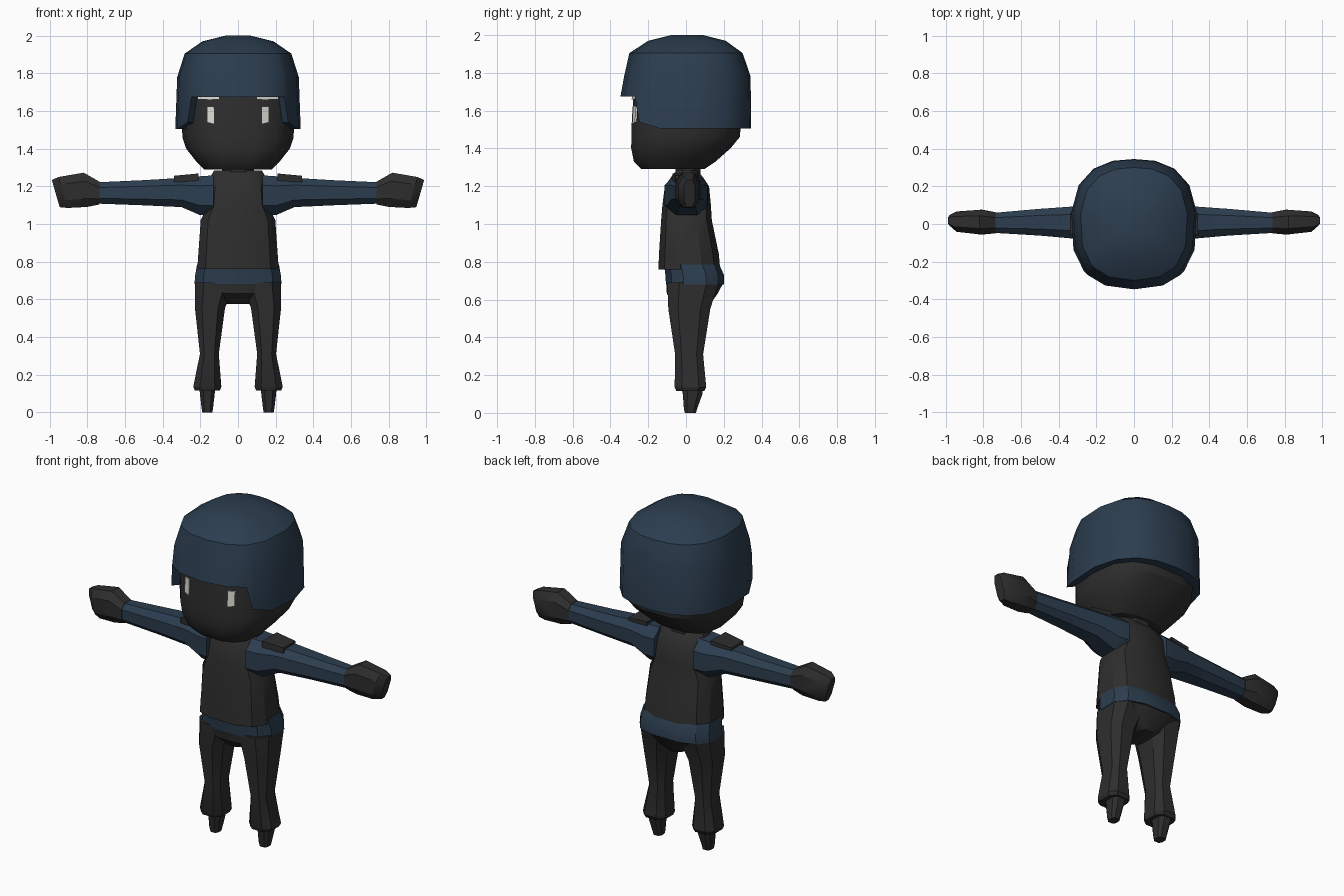
import bpy, bmesh, math
from mathutils import Vector
from mathutils.bvhtree import BVHTree

if "Cube" in bpy.data.objects:
    bpy.data.objects.remove(bpy.data.objects["Cube"])


def material(name, rgb):
    m = bpy.data.materials.new(name)
    m.diffuse_color = (*rgb, 1)
    m.use_nodes = True
    m.node_tree.nodes["Principled BSDF"].inputs["Base Color"].default_value = m.diffuse_color
    return m


BLUE = material("navy blue", (0.025, 0.047, 0.078))
BLACK = material("charcoal", (0.027, 0.027, 0.027))
WHITE = material("off white", (0.72, 0.72, 0.66))


def spow(v, p):
    return math.copysign(abs(v) ** (2 / p), v)


def flat_ring(z, rx, front, back, cx=0, angles=None, n=12, p=2.4):
    """Horizontal rounded section; angle 0 points to the front (-y)."""
    angles = angles or [360 * (i + 0.5) / n for i in range(n)]
    cy, ry = (back + front) / 2, (back - front) / 2
    return [Vector((cx + rx * spow(math.sin(math.radians(a)), p),
                    cy - ry * spow(math.cos(math.radians(a)), p), z)) for a in angles]


def side_ring(x, y0, y1, z0, z1, n=8, p=2.6, lean=0):
    """Section across an arm; lean shifts the top outwards."""
    out = []
    for i in range(n):
        a = 2 * math.pi * (i + 0.5) / n
        c, s = spow(math.cos(a), p), spow(math.sin(a), p)
        out.append(Vector((x + lean * s, (y0 + y1) / 2 + c * (y1 - y0) / 2,
                           (z0 + z1) / 2 + s * (z1 - z0) / 2)))
    return out


def loft(name, rings, mat, caps=(True, True), mirror=False):
    bm = bmesh.new()
    rows = [[bm.verts.new(v) for v in r] for r in rings]
    n = len(rows[0])
    for a, b in zip(rows, rows[1:]):
        for i in range(n):
            bm.faces.new((a[i], a[(i + 1) % n], b[(i + 1) % n], b[i]))
    for row, cap in zip((rows[0], rows[-1]), caps):
        if cap:
            bm.faces.new(row)
    bmesh.ops.recalc_face_normals(bm, faces=bm.faces)
    me = bpy.data.meshes.new(name)
    bm.to_mesh(me)
    bm.free()
    me.materials.append(mat)
    ob = bpy.data.objects.new(name, me)
    bpy.context.collection.objects.link(ob)
    if mirror:
        ob.modifiers.new("mirror", 'MIRROR')
    return ob


# Head with a flat face and a sloping nape
head = loft("head", [flat_ring(*r, n=14, p=2.7) for r in (
    (1.29, .18, -.24, .10), (1.33, .22, -.28, .16), (1.40, .275, -.295, .24),
    (1.46, .295, -.295, .29), (1.56, .30, -.292, .30), (1.72, .30, -.28, .30))], BLACK)

# Hair cap: short fringe in front, long at the sides and back
half = [22, 43, 49, 72, 97, 122, 145, 165]
hair_angles = [0] + half + [180] + [360 - a for a in reversed(half)]


def hair_ring(z, rx, f, b):
    return flat_ring(z, rx, f, b, angles=hair_angles, p=2.5)


def hem(ring):
    for v, a in zip(ring, hair_angles):
        d = min(a, 360 - a)
        v.z = 1.675 if d < 45 else 1.54 if d < 60 else 1.505
    return ring


hair = loft("hair", [
    hair_ring(2.0, .07, -.08, .09), hair_ring(1.97, .19, -.20, .21),
    hair_ring(1.905, .285, -.30, .30), hair_ring(1.78, .325, -.328, .342),
    hem(hair_ring(0, .335, -.347, .345)), hem(hair_ring(0, .27, -.262, .27))],
    BLUE, caps=(True, False))

# Eyes and brows: thin plates laid onto the face
face = bmesh.new()
face.from_mesh(head.data)
tree = BVHTree.FromBMesh(face)


def face_plate(name, corners, lift):
    back = [tree.ray_cast(Vector((x, -2, z)), Vector((0, 1, 0)))[0] for x, z in corners]
    loft(name, [back, [v + Vector((0, -lift, 0)) for v in back]], WHITE, mirror=True)


face_plate("eye", [(.127, 1.53), (.165, 1.54), (.165, 1.625), (.127, 1.625)], .009)
face_plate("brow", [(.10, 1.66), (.215, 1.665), (.215, 1.682), (.10, 1.682)], .009)
face.free()

# Neck, vest and belt
loft("neck", [flat_ring(z, .09, -.06, .08, n=8) for z in (1.22, 1.32)], BLACK)
loft("vest", [flat_ring(*r, n=12, p=2.8) for r in (
    (.76, .222, -.15, .185), (.84, .216, -.147, .178), (1.02, .203, -.135, .14),
    (1.10, .165, -.128, .135), (1.20, .155, -.115, .125), (1.25, .15, -.08, .09),
    (1.285, .13, -.05, .06))], BLACK)
loft("belt", [flat_ring(*r, n=12, p=2.8) for r in (
    (.68, .237, -.11, .205), (.73, .233, -.113, .205), (.785, .223, -.12, .18))], BLUE)

# Seat of the trousers
loft("trouser_seat", [flat_ring(*r, n=12, p=2.6) for r in (
    (.685, .234, -.109, .20), (.63, .17, -.105, .17), (.575, .06, -.05, .13))], BLACK)

# Trouser legs and feet
loft("leg", [flat_ring(z, rx, f, b, cx=cx, n=8, p=2.8) for z, cx, rx, f, b in (
    (.69, .125, .11, -.107, .18), (.55, .149, .084, -.10, .135),
    (.31, .152, .053, -.062, .095), (.135, .163, .079, -.065, .112),
    (.115, .163, .07, -.055, .10))], BLACK, mirror=True)
loft("foot", [flat_ring(z, rx, f, b, cx=.163, n=8, p=2.8) for z, rx, f, b in (
    (.14, .045, -.03, .095), (.10, .042, -.02, .09), (.02, .032, -.013, .06),
    (0, .028, -.008, .055))], BLACK, mirror=True)

# Sleeves
loft("sleeve", [side_ring(*r) for r in (
    (.13, -.12, .125, 1.04, 1.265), (.20, -.11, .12, 1.04, 1.26),
    (.30, -.085, .10, 1.085, 1.25), (.50, -.066, .085, 1.095, 1.237),
    (.75, -.05, .062, 1.105, 1.225))], BLUE, mirror=True)

# Mitten hands with a slanted tip
loft("hand", [side_ring(x, *r, lean=l) for x, l, *r in (
    (.735, 0, -.053, .066, 1.10, 1.228), (.81, .01, -.06, .08, 1.085, 1.278),
    (.93, .025, -.045, .07, 1.08, 1.255), (.968, .022, -.012, .05, 1.085, 1.238))],
    BLACK, mirror=True)

# Shoulder tabs over the sleeves
loft("shoulder_tab", [side_ring(*r, n=4, p=3) for r in (
    (.21, -.09, .085, 1.21, 1.275), (.34, -.07, .07, 1.205, 1.262))], BLACK, mirror=True)

# Smooth shading with crisp edges
bpy.ops.object.select_all(action='SELECT')
bpy.context.view_layer.objects.active = head
bpy.ops.object.shade_smooth_by_angle(angle=math.radians(32))
